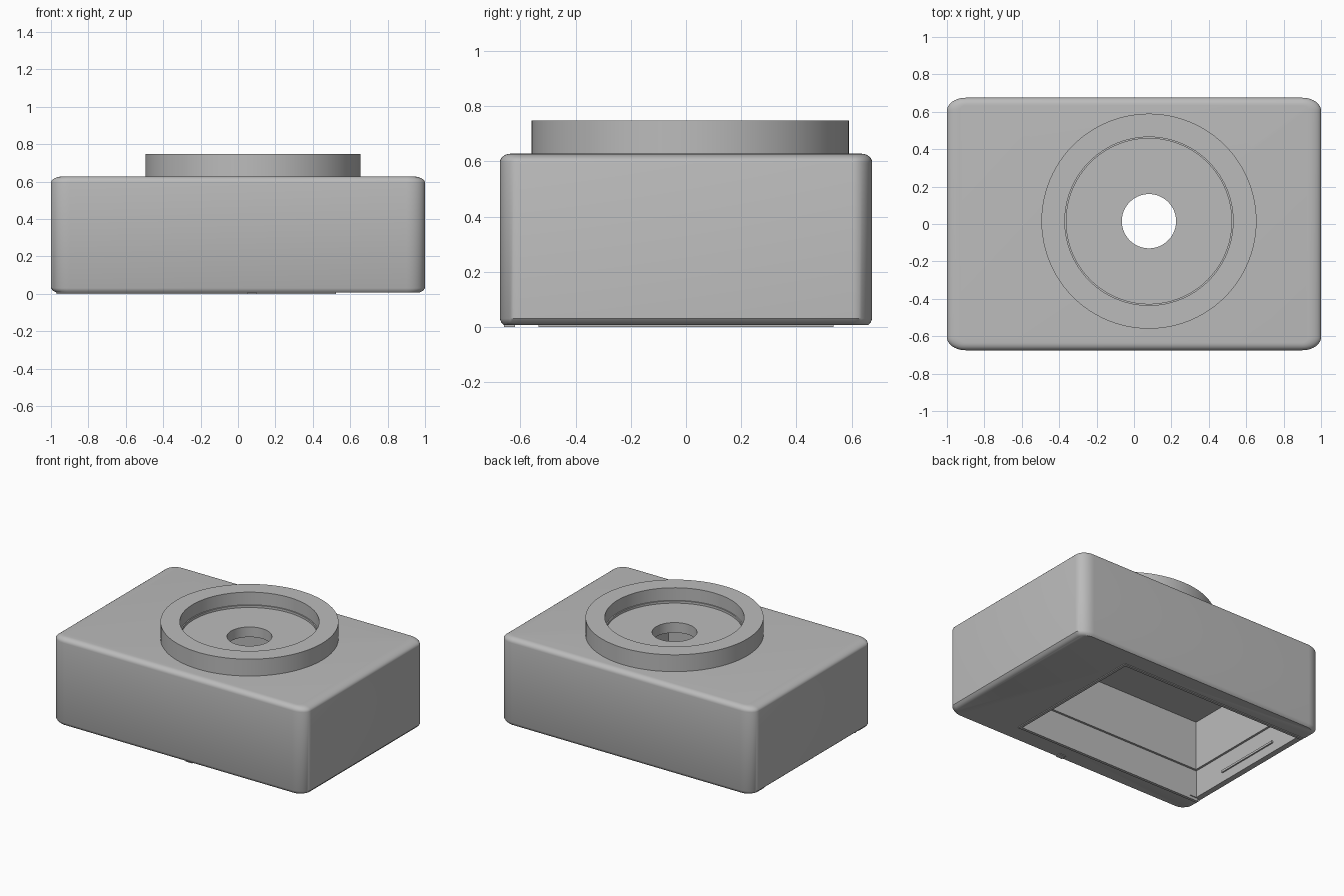
import bpy, bmesh, math

default = bpy.data.objects.get("Cube")
if default:
    bpy.data.objects.remove(default, do_unlink=True)

grey = bpy.data.materials.new("matte grey")
grey.use_nodes = True
GREY = (0.5, 0.5, 0.5, 1)
grey.diffuse_color = GREY
grey.node_tree.nodes["Principled BSDF"].inputs["Base Color"].default_value = GREY

CX, CY = 0.08, 0.015       # centre of the round socket
HOLE = 0.145               # radius of the through hole


def finish(name, bm):
    bmesh.ops.recalc_face_normals(bm, faces=bm.faces)
    mesh = bpy.data.meshes.new(name)
    bm.to_mesh(mesh)
    bm.free()
    mesh.materials.append(grey)
    obj = bpy.data.objects.new(name, mesh)
    bpy.context.collection.objects.link(obj)
    return obj


def box(name, x0, x1, y0, y1, z0, z1):
    bm = bmesh.new()
    bmesh.ops.create_cube(bm, size=1)
    for v in bm.verts:
        v.co.x = x0 + (v.co.x + 0.5) * (x1 - x0)
        v.co.y = y0 + (v.co.y + 0.5) * (y1 - y0)
        v.co.z = z0 + (v.co.z + 0.5) * (z1 - z0)
    return finish(name, bm)


def rounded_section(ix, iy, steps=10):
    """Rounded rectangle outline, pulled in by ix and iy."""
    pts = []
    for q in range(4):
        sx, sy = ((1, 1), (-1, 1), (-1, -1), (1, -1))[q]
        for i in range(steps + 1):
            a = math.pi / 2 * (q + i / steps)
            pts.append((sx * 0.9 + (0.1 - ix) * math.cos(a),
                        sy * 0.605 + (0.07 - iy) * math.sin(a)))
    return pts


def loft(name, levels):
    bm = bmesh.new()
    rings = [[bm.verts.new((x, y, z)) for x, y in rounded_section(ix, iy)]
             for z, ix, iy in levels]
    n = len(rings[0])
    for a, b in zip(rings, rings[1:]):
        for i in range(n):
            j = (i + 1) % n
            bm.faces.new((a[i], a[j], b[j], b[i]))
    bm.faces.new(rings[0])
    bm.faces.new(rings[-1])
    return finish(name, bm)


def lathe(name, profile, segments=96):
    """Closed profile of (radius, height) turned around the socket axis."""
    bm = bmesh.new()
    rings = []
    for s in range(segments):
        a = 2 * math.pi * s / segments
        rings.append([bm.verts.new((CX + r * math.cos(a), CY + r * math.sin(a), z))
                      for r, z in profile])
    n = len(profile)
    for s in range(segments):
        a, b = rings[s], rings[(s + 1) % segments]
        for i in range(n):
            j = (i + 1) % n
            bm.faces.new((a[i], b[i], b[j], a[j]))
    return finish(name, bm)


def cylinder(name, radius, z0, z1):
    bm = bmesh.new()
    bmesh.ops.create_cone(bm, cap_ends=True, segments=96, radius1=radius,
                          radius2=radius, depth=z1 - z0)
    bmesh.ops.translate(bm, verts=bm.verts, vec=(CX, CY, (z0 + z1) / 2))
    return finish(name, bm)


def carve(obj, cutters):
    for c in cutters:
        c.hide_render = True
        mod = obj.modifiers.new("cut", 'BOOLEAN')
        mod.operation = 'DIFFERENCE'
        mod.solver = 'EXACT'
        mod.object = c
    dg = bpy.context.evaluated_depsgraph_get()
    mesh = bpy.data.meshes.new_from_object(obj.evaluated_get(dg))
    obj.modifiers.clear()
    obj.data = mesh
    for c in cutters:
        bpy.data.objects.remove(c, do_unlink=True)


# Housing with softened top and bottom edges
levels = [(0.006, 0.03, 0.015), (0.015, 0.012, 0.006), (0.03, 0, 0)]
for i in range(7):
    a = math.pi / 2 * i / 6
    levels.append((0.595 + 0.033 * math.sin(a),
                   0.07 * (1 - math.cos(a)), 0.04 * (1 - math.cos(a))))
housing = loft("housing", levels)

# Hollow compartment, wider lower step, lid slot through the end wall, hole
carve(housing, [
    box("compartment_cut", -0.94, 0.49, -0.5, 0.5, -0.1, 0.57),
    box("lower_step_cut", -0.955, 0.505, -0.515, 0.515, -0.11, 0.22),
    box("lid_slot_cut", -1.1, -0.9, -0.53, 0.53, -0.12, 0.025),
    cylinder("hole_cut", HOLE, 0.4, 0.9),
])

# Round socket with raised rim, small ledge and floor
socket = lathe("round_socket", [
    (HOLE, 0.61), (HOLE, 0.642), (0.442, 0.642), (0.442, 0.658),
    (0.45, 0.658), (0.45, 0.748), (0.575, 0.748), (0.575, 0.61)])

# Thin lip around the opening
box("lip_end", 0.505, 0.525, -0.535, 0.535, 0, 0.02)
for side, name in ((1, "left"), (-1, "right")):
    y0, y1 = sorted((side * 0.515, side * 0.535))
    box("lip_" + name, -0.97, 0.505, y0, y1, 0, 0.02)

# Catch ridge inside the end wall, and small nub under the front edge
box("catch_ridge", -0.96, -0.945, -0.25, 0.25, 0.09, 0.105)
box("front_nub", 0.05, 0.1, -0.66, -0.62, 0, 0.02)

for obj in (housing, socket):
    bpy.ops.object.select_all(action='DESELECT')
    obj.select_set(True)
    bpy.context.view_layer.objects.active = obj
    bpy.ops.object.shade_smooth_by_angle(angle=math.radians(35))
